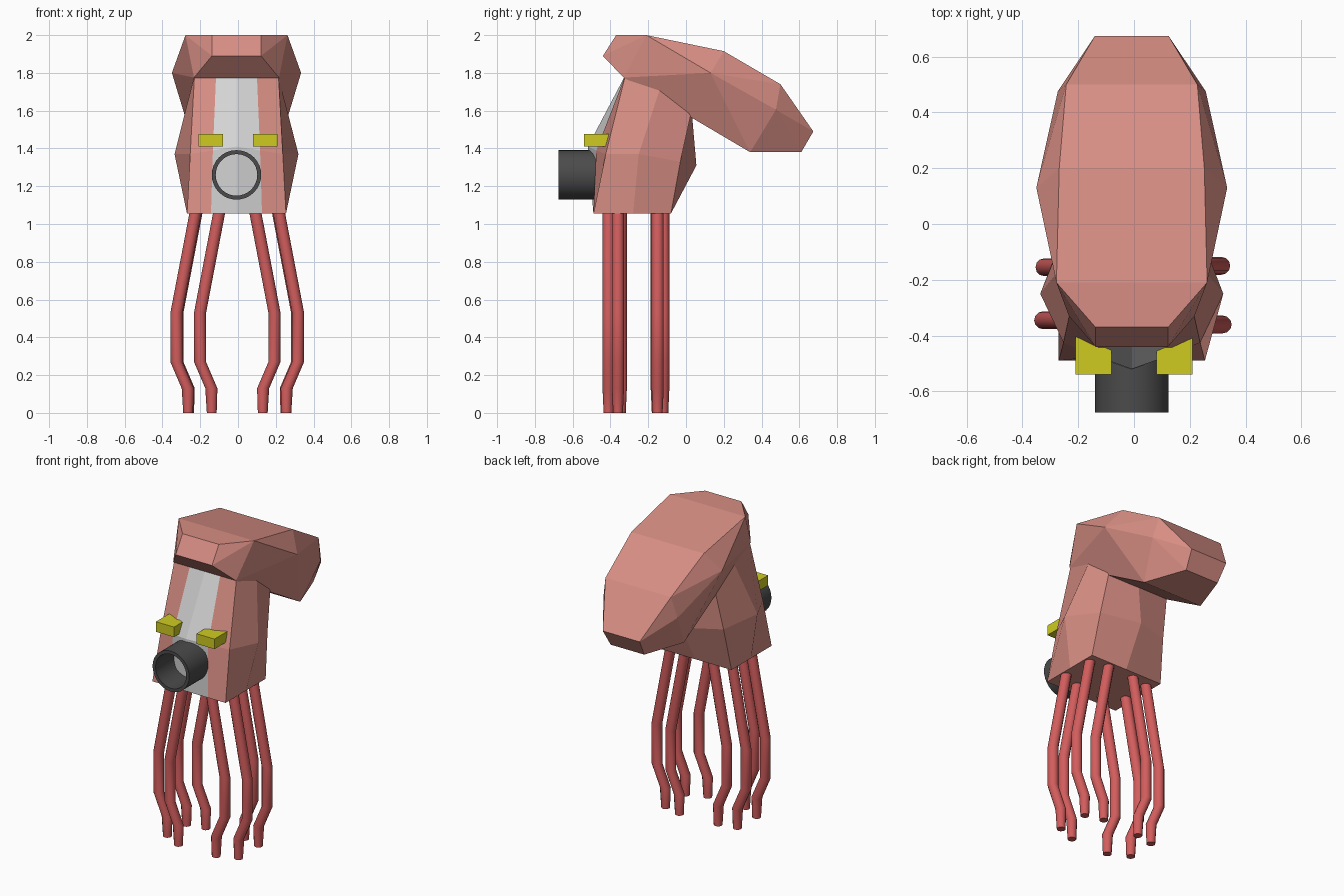
import bpy, bmesh, math

if "Cube" in bpy.data.objects:
    bpy.data.objects.remove(bpy.data.objects["Cube"], do_unlink=True)

CX = -0.008  # centre line of the body


def material(name, rgb):
    m = bpy.data.materials.new(name)
    m.use_nodes = True
    m.diffuse_color = (*rgb, 1)
    m.node_tree.nodes["Principled BSDF"].inputs["Base Color"].default_value = (*rgb, 1)
    return m


SKIN = material("salmon pink", (0.68, 0.27, 0.23))
LIMB = material("coral red", (0.65, 0.11, 0.11))
BELLY = material("light grey", (0.66, 0.66, 0.66))
PIPE = material("dark grey", (0.07, 0.07, 0.07))
EYE = material("yellow", (0.62, 0.6, 0.015))


def finish(name, bm, mats, smooth=False):
    bmesh.ops.recalc_face_normals(bm, faces=bm.faces)
    me = bpy.data.meshes.new(name)
    bm.to_mesh(me)
    bm.free()
    for m in mats:
        me.materials.append(m)
    ob = bpy.data.objects.new(name, me)
    bpy.context.collection.objects.link(ob)
    if smooth:
        bpy.ops.object.select_all(action="DESELECT")
        bpy.context.view_layer.objects.active = ob
        ob.select_set(True)
        bpy.ops.object.shade_smooth_by_angle(angle=math.radians(35))
    return ob


def loft(bm, rings, caps=True, loop=False):
    """Join closed rings of points with quads."""
    vs = [[bm.verts.new(p) for p in r] for r in rings]
    pairs = list(zip(vs, vs[1:])) + ([(vs[-1], vs[0])] if loop else [])
    n = len(vs[0])
    for a, b in pairs:
        for i in range(n):
            j = (i + 1) % n
            bm.faces.new((a[i], a[j], b[j], b[i]))
    if caps:
        bm.faces.new(vs[0])
        bm.faces.new(vs[-1])


def mirrored_ring(half):
    """Half ring from front centre to back centre, completed on the other side."""
    full = half + [(-x, y, z) for x, y, z in half[-2:0:-1]]
    return [(x + CX, y, z) for x, y, z in full]


# Body: three rings, bulging at the middle of each side
base = [(x, y, 1.055) for x, y in
        ((0, -0.49), (0.135, -0.49), (0.262, -0.49), (0.262, -0.28), (0.262, -0.08), (0, -0.08))]
middle = [(0, -0.52, 1.41), (0.125, -0.475, 1.39), (0.245, -0.425, 1.37),
          (0.328, -0.25, 1.37), (0.24, -0.03, 1.33), (0, 0.055, 1.31)]
top = [(0, -0.32, 1.79), (0.108, -0.32, 1.79), (0.222, -0.32, 1.79),
       (0.24, -0.14, 1.71), (0.22, 0.03, 1.6), (0, 0.03, 1.6)]
bm = bmesh.new()
loft(bm, [mirrored_ring(r) for r in (base, middle, top)])
for f in bm.faces:
    c = f.calc_center_median()
    front = len(f.verts) == 4 and c.y < -0.3 and abs(c.x - CX) < 0.1
    f.material_index = 1 if front else 0
finish("body", bm, [SKIN, BELLY])

# Head: faceted, tilted hull
half = [(0.13, -0.37, 2.0), (0.27, -0.21, 2.0), (0.26, 0.2, 1.915), (0.235, 0.5, 1.74),
        (0.13, -0.44, 1.89), (0.342, 0.13, 1.8), (0.265, 0.476, 1.605), (0.132, 0.674, 1.49),
        (0.225, -0.33, 1.775), (0.215, 0.34, 1.38), (0.12, 0.61, 1.38)]
bm = bmesh.new()
for x, y, z in half:
    for s in (1, -1):
        bm.verts.new((s * x + CX, y, z))
bmesh.ops.convex_hull(bm, input=bm.verts)
bmesh.ops.dissolve_limit(bm, angle_limit=math.radians(2), verts=bm.verts, edges=bm.edges)
finish("head", bm, [SKIN])

# Siphon: open tube with a thin wall
def circle_xz(r, y, n=32):
    return [(CX + r * math.cos(2 * math.pi * i / n), y, 1.26 + r * math.sin(2 * math.pi * i / n))
            for i in range(n)]


bm = bmesh.new()
loft(bm, [circle_xz(0.131, -0.43), circle_xz(0.131, -0.675),
          circle_xz(0.11, -0.675), circle_xz(0.11, -0.43)], caps=False, loop=True)
finish("siphon", bm, [PIPE], smooth=True)

# Eyes: blocks set into the face
for side, s in (("left", 1), ("right", -1)):
    bm = bmesh.new()
    bmesh.ops.create_cube(bm, size=1)
    for v in bm.verts:
        v.co = (s * 0.145 + v.co.x * 0.13, -0.4725 + v.co.y * 0.135, 1.443 + v.co.z * 0.065)
    finish(side + "_eye", bm, [EYE])

# Tentacles: bent, tapering at the foot; (height, outward shift, radius)
BENDS = [(1.09, -0.045, 0.032), (0.53, 0.062, 0.032), (0.27, 0.062, 0.032),
         (0.13, 0.002, 0.032), (0.0, 0.0, 0.026)]


def tentacle(name, x, y, s, n=12):
    rings = []
    for z, shift, r in BENDS:
        rings.append([(x + s * shift + r * math.cos(2 * math.pi * i / n),
                       y + r * math.sin(2 * math.pi * i / n), z) for i in range(n)])
    bm = bmesh.new()
    loft(bm, rings)
    finish(name, bm, [LIMB], smooth=True)


for side, s, ys in (("left", 1, (-0.36, -0.41, -0.15, -0.12)),
                    ("right", -1, (-0.345, -0.41, -0.155, -0.13))):
    for part, x, y in zip(("outer_front", "inner_front", "outer_back", "inner_back"),
                          (0.26, 0.135, 0.255, 0.135), ys):
        tentacle(f"{side}_{part}_tentacle", s * x + CX / 2, y, s)
